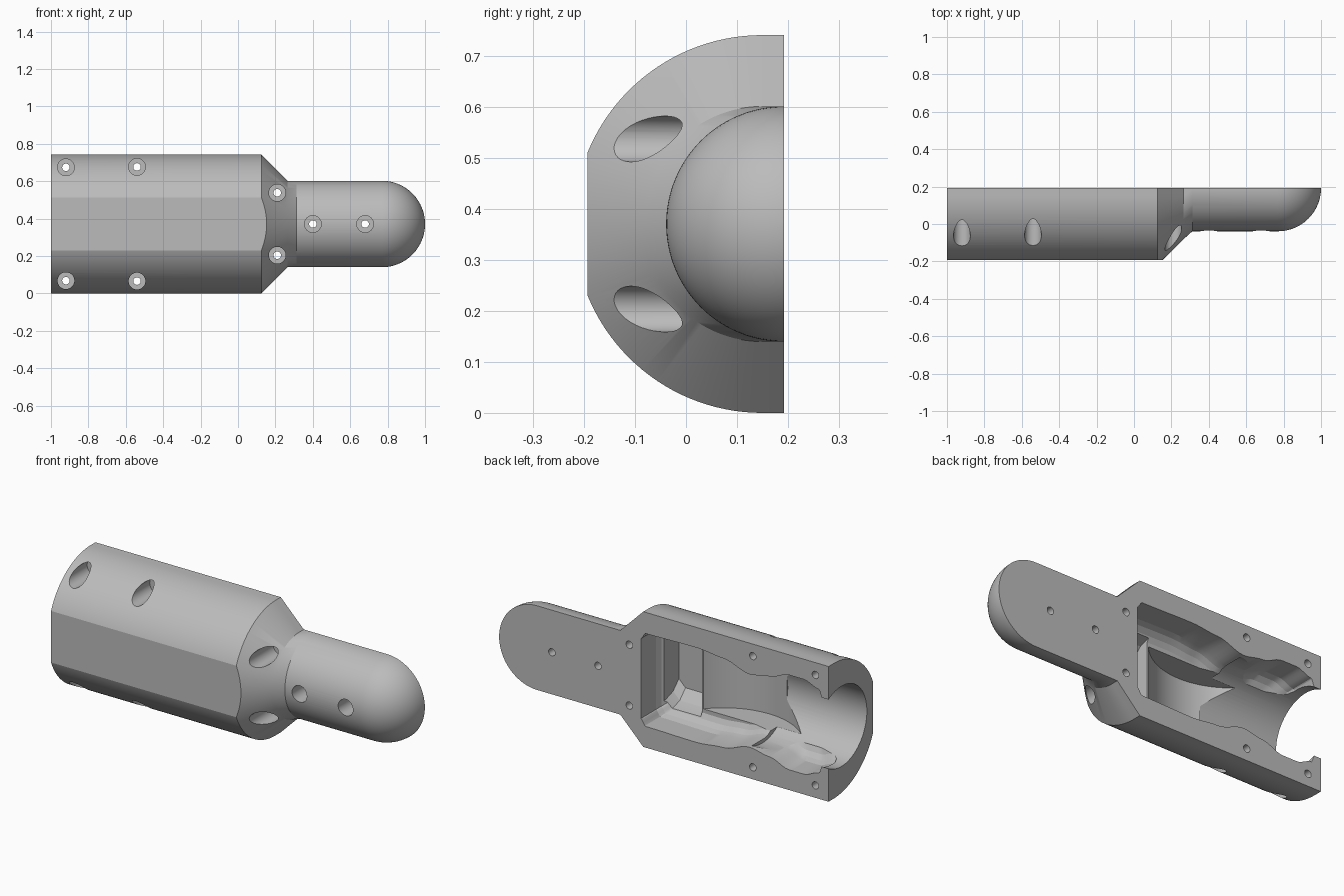
import bpy, bmesh, math
from mathutils import Matrix

cube = bpy.data.objects.get("Cube")
if cube:
    bpy.data.objects.remove(cube, do_unlink=True)

MID = 0.371      # height of the long axis
SPLIT = 0.192    # flat parting face
PAST = 0.3       # solids overshoot the parting face, then get trimmed

grey = bpy.data.materials.new("plain_grey")
grey.use_nodes = True
grey.diffuse_color = (0.5, 0.5, 0.5, 1)
grey.node_tree.nodes["Principled BSDF"].inputs["Base Color"].default_value = (0.5, 0.5, 0.5, 1)


def finish(name, bm):
    bmesh.ops.recalc_face_normals(bm, faces=bm.faces)
    mesh = bpy.data.meshes.new(name)
    bm.to_mesh(mesh)
    bm.free()
    mesh.materials.append(grey)
    obj = bpy.data.objects.new(name, mesh)
    bpy.context.collection.objects.link(obj)
    return obj


def loft(name, rings):
    """Skin a list of closed rings and cap both ends."""
    bm = bmesh.new()
    loops = [[bm.verts.new(p) for p in ring] for ring in rings]
    n = len(loops[0])
    for a, b in zip(loops, loops[1:]):
        for i in range(n):
            j = (i + 1) % n
            bm.faces.new((a[i], a[j], b[j], b[i]))
    bm.faces.new(loops[0])
    bm.faces.new(loops[-1])
    return finish(name, bm)


def half_round(x, r, cy, steps=64):
    """Half circle bulging to the front with straight sides behind."""
    arc = [math.pi * i / steps for i in range(steps + 1)]
    ring = [(x, cy - r * math.sin(a), MID + r * math.cos(a)) for a in arc]
    return [(x, PAST, MID + r)] + ring + [(x, PAST, MID - r)]


def box(name, y0, y1):
    bm = bmesh.new()
    size = Matrix.Diagonal((4, y1 - y0, 2, 1))
    bmesh.ops.create_cube(bm, size=1, matrix=Matrix.Translation((0, (y0 + y1) / 2, MID)) @ size)
    return finish(name, bm)


def cylinder(name, centre, r, length, turn=Matrix(), sides=40):
    bm = bmesh.new()
    bmesh.ops.create_cone(bm, cap_ends=True, segments=sides, radius1=r, radius2=r,
                          depth=length, matrix=Matrix.Translation(centre) @ turn)
    return finish(name, bm)


ALONG_X = Matrix.Rotation(math.pi / 2, 4, "Y")
ALONG_Y = Matrix.Rotation(math.pi / 2, 4, "X")


def combine(target, tool, operation="DIFFERENCE"):
    mod = target.modifiers.new("cut", "BOOLEAN")
    mod.operation = operation
    mod.solver = "EXACT"
    mod.object = tool
    bpy.context.view_layer.update()
    graph = bpy.context.evaluated_depsgraph_get()
    mesh = bpy.data.meshes.new_from_object(target.evaluated_get(graph))
    target.modifiers.clear()
    target.data = mesh
    bpy.data.objects.remove(tool, do_unlink=True)


# Body, tapered shoulder, collar and round-ended nose in one skin
R = 0.231
sections = [(-1, 0.371, 0.15), (0.125, 0.371, 0.15), (0.265, R, 0.15), (0.312, R, SPLIT)]
for i in range(25):
    a = math.pi / 2 * i / 24.3
    sections.append((1 - R + R * math.sin(a), R * math.cos(a), SPLIT))
sections.append((1, 0.001, SPLIT))
shell = loft("half_shell", [half_round(*s) for s in sections])

# Flat front and parting face
combine(shell, box("front_trim", -1, -0.193))
combine(shell, box("split_trim", SPLIT, 1))

# Waisted cavity with sloping lower walls
waist = [(0.14, 0.22), (0.11, 0.255), (-0.2, 0.26), (-0.36, 0.245), (-0.52, 0.2),
         (-0.64, 0.22), (-0.76, 0.26), (-0.85, 0.26), (-0.94, 0.23), (-0.965, 0.18)]
edge = []
for (xa, ha), (xb, hb) in zip(waist, waist[1:]):
    for k in range(6):
        t = k / 6
        edge.append((xa + (xb - xa) * t, ha + (hb - ha) * t * t * (3 - 2 * t)))
edge.append(waist[-1])


def mirrored(outline, y):
    top = [(x, y, MID + h) for x, h in outline]
    return top + [(x, y, 2 * MID - z) for x, y, z in reversed(top)]


def cavity_ring(y, scale):
    return mirrored([(-0.4 + (x + 0.4) * (1 + scale) / 2, h * scale) for x, h in edge], y)


combine(shell, loft("cavity", [cavity_ring(y, s) for y, s in
                               ((PAST, 1), (0.06, 1), (0.03, 0.96),
                                (0.005, 0.88), (-0.01, 0.78))]))

# Deeper rounded pocket behind the shoulder
combine(shell, loft("front_pocket", [
    mirrored([(0.12, h - 0.04), (0.08, h), (-0.09, h)], y)
    for y, h in ((0.1, 0.23), (0.0, 0.22), (-0.06, 0.2), (-0.11, 0.15))]))

# Upright drum hollow in the middle, then the open end bore
combine(shell, cylinder("drum_hollow", (-0.4, 0.245, MID), 0.395, 0.36, sides=120))
combine(shell, cylinder("end_bore", (-0.785, 0.08, MID), 0.22, 0.53, ALONG_X, 72))

# Counterbored screw holes
spots = [(0.4, 0), (0.68, 0)]
for side in (1, -1):
    spots += [(-0.92, 0.303 * side), (-0.54, 0.305 * side), (0.21, 0.167 * side)]
for x, dz in spots:
    combine(shell, cylinder("counterbore", (x, -0.18, MID + dz), 0.045, 0.5, ALONG_Y))
    combine(shell, cylinder("screw_hole", (x, 0, MID + dz), 0.02, 1, ALONG_Y, 24))

bpy.ops.object.select_all(action="DESELECT")
shell.select_set(True)
bpy.context.view_layer.objects.active = shell
bpy.ops.object.shade_smooth_by_angle(angle=math.radians(18))
